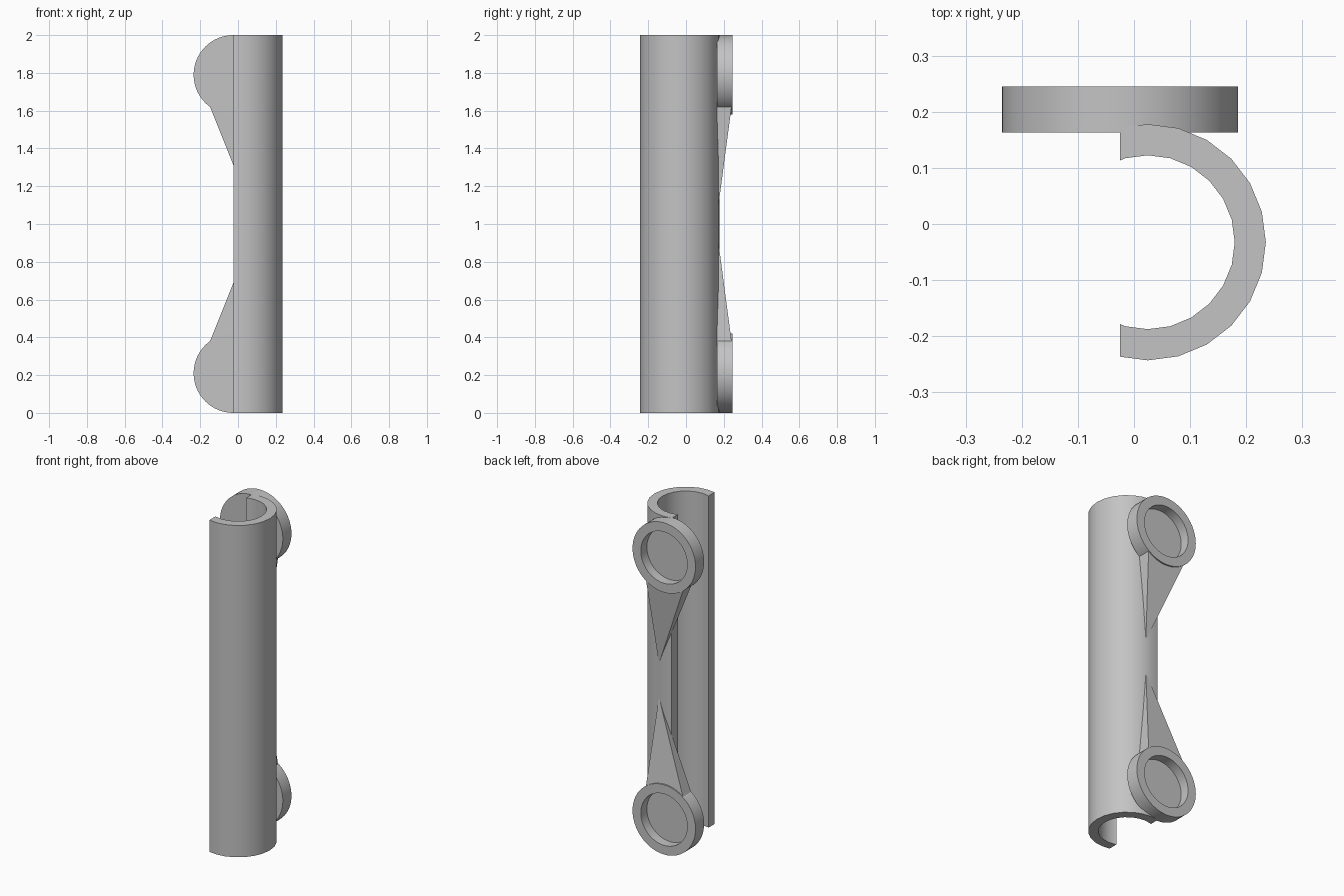
import bpy, bmesh, math
from mathutils import Vector

if "Cube" in bpy.data.objects:
    bpy.data.objects.remove(bpy.data.objects["Cube"], do_unlink=True)

grey = bpy.data.materials.new("plain_grey")
grey.use_nodes = True
grey.diffuse_color = (0.55, 0.55, 0.55, 1)
grey.node_tree.nodes["Principled BSDF"].inputs["Base Color"].default_value = grey.diffuse_color

CUT_X = -0.025      # open side of the tube, also the disc axis
FRONT_Y, BACK_Y = 0.163, 0.245


def finish(bm, name):
    bmesh.ops.recalc_face_normals(bm, faces=bm.faces)
    mesh = bpy.data.meshes.new(name)
    bm.to_mesh(mesh)
    bm.free()
    mesh.materials.append(grey)
    obj = bpy.data.objects.new(name, mesh)
    bpy.context.collection.objects.link(obj)
    bpy.ops.object.select_all(action='DESELECT')
    obj.select_set(True)
    bpy.context.view_layer.objects.active = obj
    bpy.ops.object.shade_smooth_by_angle(angle=math.radians(30))
    return obj


def circle(bm, centre, radius, count, u, v):
    angles = [2 * math.pi * i / count for i in range(count)]
    return [bm.verts.new(centre + radius * (math.cos(a) * u + math.sin(a) * v)) for a in angles]


def bridge(bm, a, b):
    for i in range(len(a)):
        j = (i + 1) % len(a)
        bm.faces.new((a[i], a[j], b[j], b[i]))


X, Y, Z = Vector((1, 0, 0)), Vector((0, 1, 0)), Vector((0, 0, 1))

# Tube with one side cut away
bm = bmesh.new()
axis = Vector((0.0245, -0.0325, 0))
bridge(bm, circle(bm, axis, 0.2105, 24, X, Y), circle(bm, axis, 0.155, 24, X, Y))
bmesh.ops.bisect_plane(bm, geom=bm.verts[:] + bm.edges[:] + bm.faces[:],
                       plane_co=(CUT_X, 0, 0), plane_no=(-1, 0, 0), clear_outer=True)
grown = bmesh.ops.extrude_face_region(bm, geom=bm.faces[:], use_keep_orig=True)
top = [e for e in grown["geom"] if isinstance(e, bmesh.types.BMVert)]
bmesh.ops.translate(bm, verts=top, vec=(0, 0, 2))
finish(bm, "open_tube")

for end, side in (("upper", 1), ("lower", -1)):
    # Round cup with a recess in its back
    bm = bmesh.new()
    profile = [(0.21, FRONT_Y), (0.21, BACK_Y), (0.155, BACK_Y), (0.155, 0.187)]
    rings = [circle(bm, Vector((CUT_X, y, 1 + side * 0.79)), r, 64, X, Z) for r, y in profile]
    for a, b in zip(rings, rings[1:]):
        bridge(bm, a, b)
    bm.faces.new(rings[0])
    bm.faces.new(rings[-1])
    finish(bm, end + "_cup")

    # Brace tapering from the cup to a point on the tube
    bm = bmesh.new()
    base = [bm.verts.new((CUT_X + dx, y, 1 + side * 0.62)) for dx, y in
            ((-0.123, FRONT_Y), (0.123, FRONT_Y), (0.123, 0.241), (-0.123, 0.241))]
    tip = bm.verts.new((0.06, 0.172, 1 + side * 0.1))
    bm.faces.new(base)
    for i in range(4):
        bm.faces.new((base[i], base[(i + 1) % 4], tip))
    finish(bm, end + "_brace")
